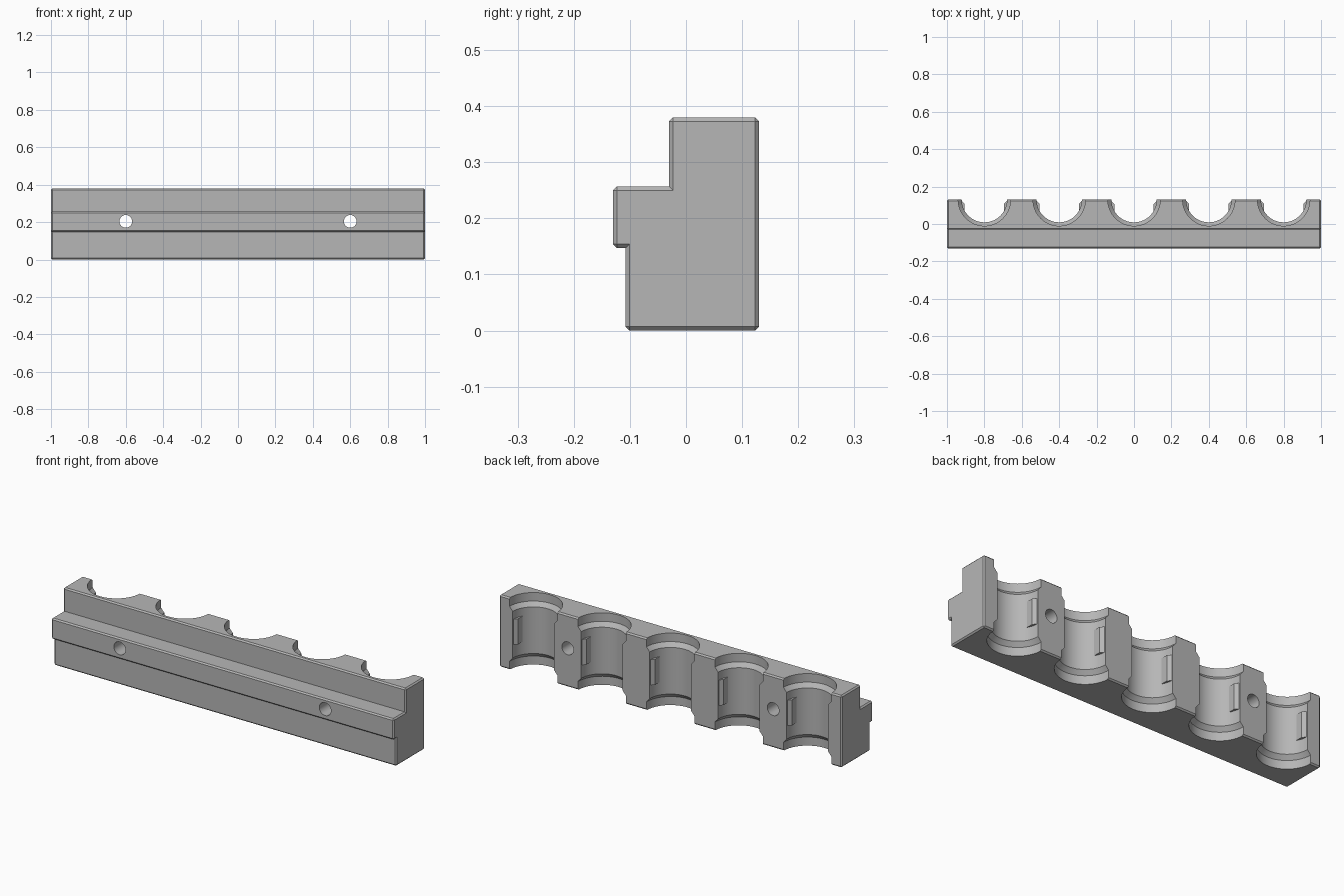
import bpy, bmesh, math
from mathutils import Vector, Matrix

if "Cube" in bpy.data.objects:
    bpy.data.objects.remove(bpy.data.objects["Cube"])

HALF, HEIGHT, BACK = 1.0, 0.38, 0.13
CHAMFER = 0.007
SOCKETS = [-0.8, -0.4, 0, 0.4, 0.8]

grey = bpy.data.materials.new("plain grey")
grey.use_nodes = True
grey.diffuse_color = (0.47, 0.47, 0.47, 1)
grey.node_tree.nodes["Principled BSDF"].inputs["Base Color"].default_value = grey.diffuse_color


def make_object(name, bm):
    bmesh.ops.recalc_face_normals(bm, faces=bm.faces)
    mesh = bpy.data.meshes.new(name)
    bm.to_mesh(mesh)
    bm.free()
    mesh.materials.append(grey)
    obj = bpy.data.objects.new(name, mesh)
    bpy.context.collection.objects.link(obj)
    return obj


def prism(bm, points, step):
    face = bm.faces.new([bm.verts.new(p) for p in points])
    out = bmesh.ops.extrude_face_region(bm, geom=[face])
    verts = [g for g in out["geom"] if isinstance(g, bmesh.types.BMVert)]
    bmesh.ops.translate(bm, verts=verts, vec=step)


# Stepped rail with chamfered outer edges
section = [(-0.108, 0), (BACK, 0), (BACK, HEIGHT), (-0.03, HEIGHT),
           (-0.03, 0.257), (-0.13, 0.257), (-0.13, 0.147), (-0.108, 0.147)]
bm = bmesh.new()
prism(bm, [(-HALF, y, z) for y, z in section], (2 * HALF, 0, 0))
bmesh.ops.recalc_face_normals(bm, faces=bm.faces)
convex = [e for e in bm.edges if e.calc_face_angle_signed() > 0.1]
bmesh.ops.bevel(bm, geom=convex, offset=CHAMFER, offset_type='OFFSET',
                segments=1, affect='EDGES', clamp_overlap=True)
rail = make_object("socket_rail", bm)

# Turned cutters: a narrow bore, flared at both ends
WIDE, NARROW = 0.14, 0.121
flare = [(0, -0.05), (WIDE, -0.05), (WIDE, 0.045), (NARROW, 0.067),
         (NARROW, 0.313), (WIDE, 0.335), (WIDE, 0.43), (0, 0.43)]
bm = bmesh.new()
for x in SOCKETS:
    verts = [bm.verts.new((x + r, BACK, z)) for r, z in flare]
    edges = [bm.edges.new(pair) for pair in zip(verts, verts[1:])]
    bmesh.ops.spin(bm, geom=verts + edges, cent=(x, BACK, 0), axis=(0, 0, 1),
                   angle=math.tau, steps=64)
bmesh.ops.remove_doubles(bm, verts=bm.verts, dist=0.0001)

# Screw hole cutters
for x in (-0.6, 0.6):
    place = Matrix.Translation((x, 0, 0.204)) @ Matrix.Rotation(math.pi / 2, 4, 'X')
    bmesh.ops.create_cone(bm, cap_ends=True, segments=32, radius1=0.034,
                          radius2=0.034, depth=0.5, matrix=place)
cutter = make_object("bore_cutter", bm)
cutter.hide_render = True

cut = rail.modifiers.new("bores", 'BOOLEAN')
cut.operation, cut.solver, cut.object = 'DIFFERENCE', 'EXACT', cutter
bpy.context.view_layer.objects.active = rail
rail.select_set(True)
bpy.ops.object.modifier_apply(modifier=cut.name)
bpy.data.objects.remove(cutter)
bpy.ops.object.shade_smooth_by_angle(angle=math.radians(25))

# Chamfered retaining tabs on both sides of each socket mouth
tab = [(0.105, 0.07), (0.105, 0.107), (0.127, BACK), (0.135, BACK), (0.135, 0.07)]
bm = bmesh.new()
for x in SOCKETS:
    for side in (-1, 1):
        prism(bm, [(x + side * u, y, 0.135) for u, y in tab], (0, 0, 0.135))
make_object("retaining_tabs", bm)
